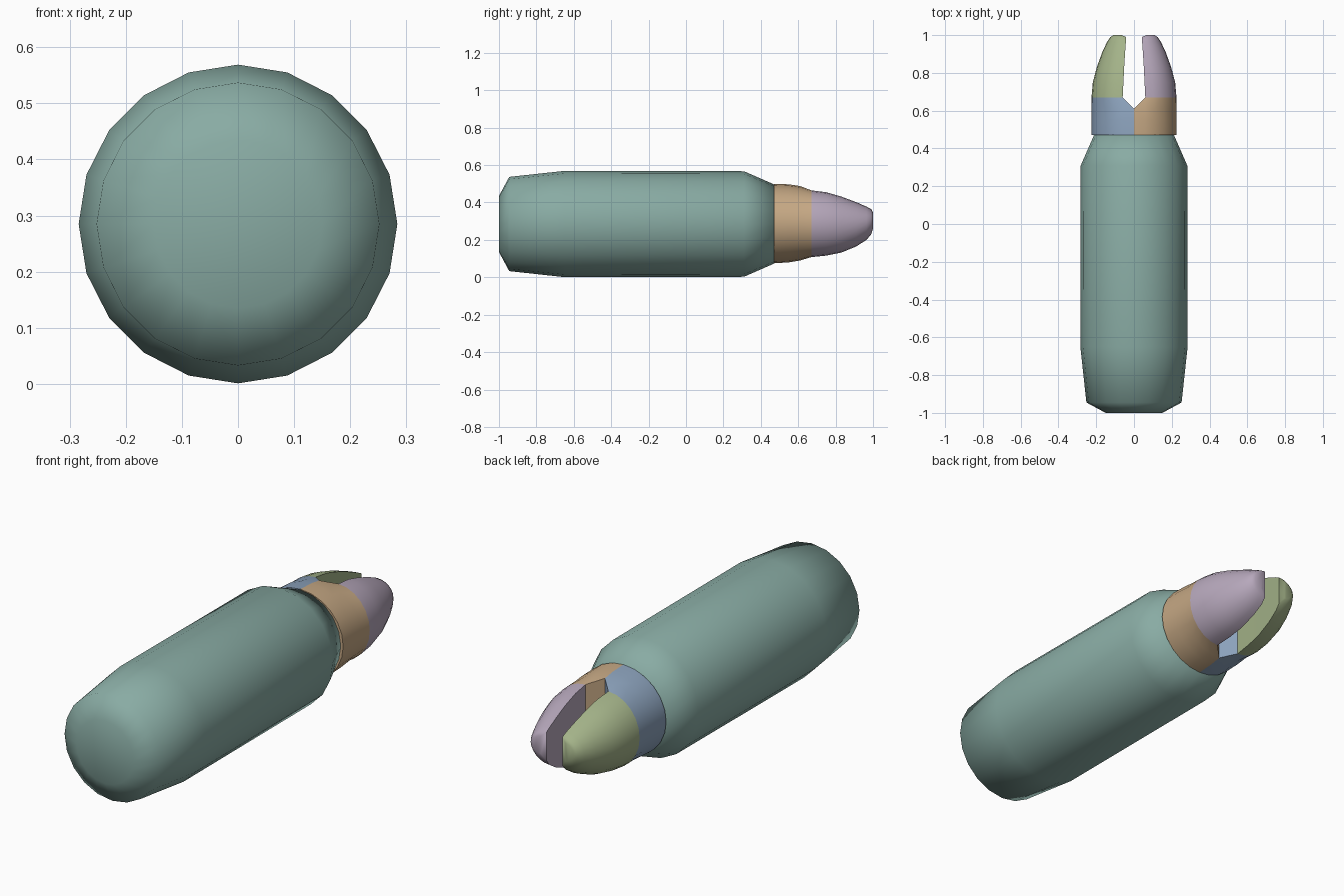
import bpy, bmesh
from math import sin, cos, pi, radians

cube = bpy.data.objects.get("Cube")
if cube:
    bpy.data.objects.remove(cube, do_unlink=True)

AXIS_Z = 0.285


def material(name, rgb):
    mat = bpy.data.materials.new(name)
    mat.use_nodes = True
    mat.diffuse_color = (*rgb, 1)
    mat.node_tree.nodes["Principled BSDF"].inputs["Base Color"].default_value = (*rgb, 1)
    return mat


def loft(name, rings, mat, smooth_angle):
    """Skin a row of matching closed rings and cap both ends."""
    bm = bmesh.new()
    rows = [[bm.verts.new(p) for p in ring] for ring in rings]
    n = len(rows[0])
    for a, b in zip(rows, rows[1:]):
        for i in range(n):
            j = (i + 1) % n
            bm.faces.new((a[i], a[j], b[j], b[i]))
    bm.faces.new(rows[0])
    bm.faces.new(rows[-1])
    bmesh.ops.recalc_face_normals(bm, faces=bm.faces)
    mesh = bpy.data.meshes.new(name)
    bm.to_mesh(mesh)
    bm.free()
    mesh.materials.append(mat)
    obj = bpy.data.objects.new(name, mesh)
    bpy.context.collection.objects.link(obj)
    bpy.ops.object.select_all(action="DESELECT")
    obj.select_set(True)
    bpy.context.view_layer.objects.active = obj
    bpy.ops.object.shade_smooth_by_angle(angle=radians(smooth_angle))
    return obj


def circle_ring(y, r, sides=20):
    return [(r * cos(2 * pi * i / sides), y, AXIS_Z + r * sin(2 * pi * i / sides))
            for i in range(sides)]


def half_ring(side, y, inner, outer, low, high, steps=12):
    """D-shaped section: flat towards the middle, round outside."""
    angles = [pi * (i / steps - 0.5) for i in range(steps + 1)]
    mid, half = (low + high) / 2, (high - low) / 2
    return [(side * (inner + (outer - inner) * cos(a)), y, mid + half * sin(a))
            for a in angles]


# Long faceted body: (y, radius)
body_profile = [(-1, 0.15), (-0.945, 0.252), (-0.65, 0.284), (0.31, 0.282), (0.47, 0.212)]
loft("body", [circle_ring(y, r) for y, r in body_profile],
     material("sage teal", (0.25, 0.41, 0.37)), 70)

# Sections: (y, inner x, outer x, low z, high z)
collar_sections = [(0.47, 0, 0.225, 0.075, 0.5), (0.55, 0, 0.225, 0.08, 0.497),
                   (0.61, 0, 0.225, 0.09, 0.488), (0.67, 0.06, 0.225, 0.108, 0.465)]
jaw_sections = [(0.67, 0.06, 0.225, 0.108, 0.465), (0.75, 0.056, 0.218, 0.116, 0.455),
                (0.83, 0.052, 0.197, 0.132, 0.432), (0.91, 0.047, 0.168, 0.165, 0.402),
                (0.965, 0.043, 0.142, 0.2, 0.378), (0.99, 0.042, 0.125, 0.23, 0.365),
                (1, 0.065, 0.11, 0.26, 0.345)]

# Split collar and the pair of jaws
for label, side, collar_mat, jaw_mat in (
        ("left", 1, material("warm tan", (0.56, 0.39, 0.23)),
         material("dusty mauve", (0.47, 0.39, 0.5))),
        ("right", -1, material("slate blue", (0.26, 0.36, 0.5)),
         material("moss green", (0.37, 0.45, 0.25)))):
    loft(label + "_collar", [half_ring(side, *s) for s in collar_sections], collar_mat, 40)
    loft(label + "_jaw", [half_ring(side, *s) for s in jaw_sections], jaw_mat, 50)
